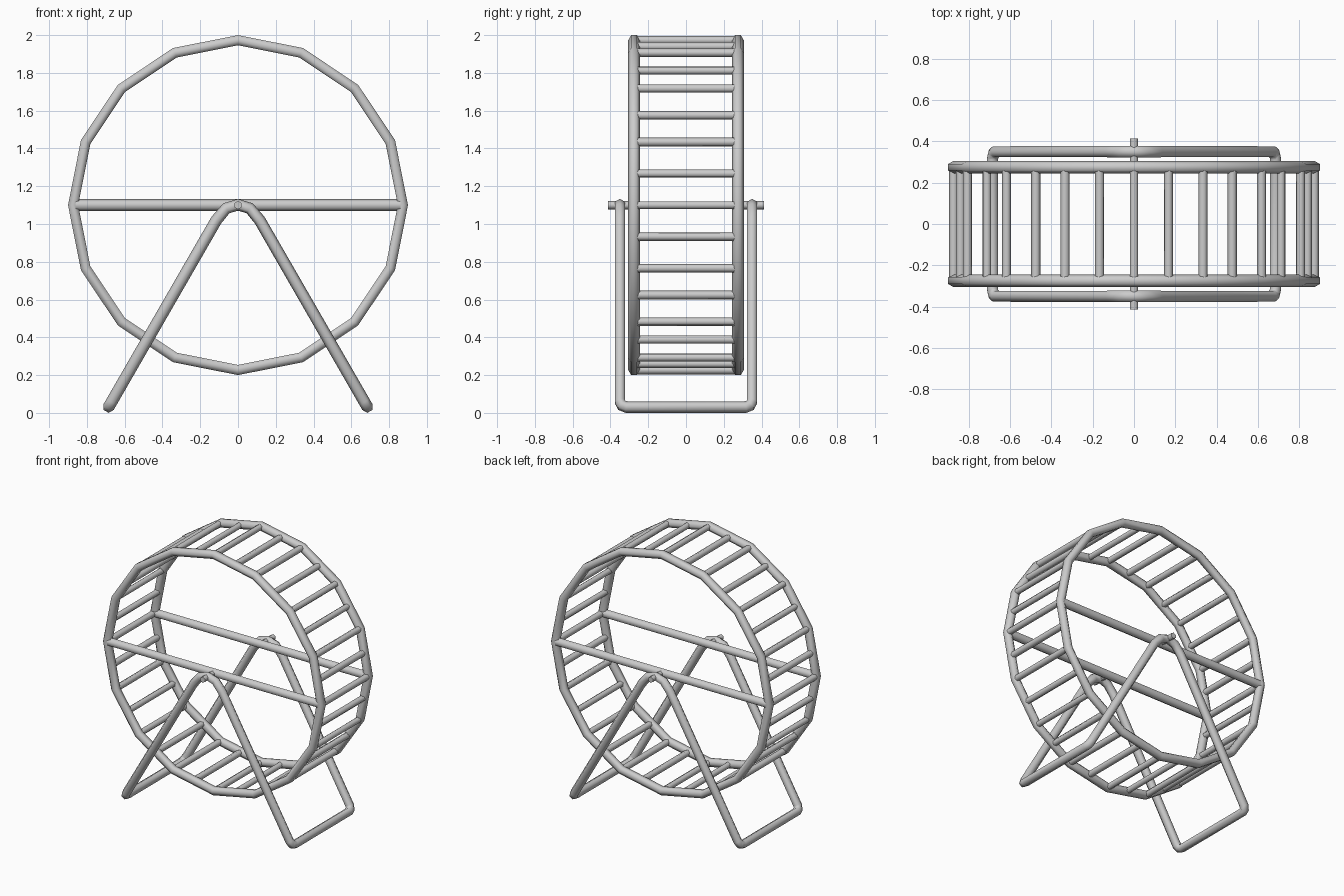
import bpy, bmesh
from math import sin, cos, pi, radians
from mathutils import Vector

if "Cube" in bpy.data.objects:
    bpy.data.objects.remove(bpy.data.objects["Cube"])

SIDES = 6  # every wire is a six-sided smooth tube


def tube(name, points, normals, r, closed=False):
    """Sweep a hexagon along points; one corner points along each normal."""
    bm = bmesh.new()
    pts = [Vector(p) for p in points]
    count = len(pts)
    rings = []
    for i, p in enumerate(pts):
        if closed:
            a, b = pts[i - 1], pts[(i + 1) % count]
            t = (p - a).normalized() + (b - p).normalized()
        else:
            t = pts[min(i + 1, count - 1)] - pts[max(i - 1, 0)]
        n = Vector(normals[i]).normalized()
        side = t.normalized().cross(n).normalized()
        rings.append([bm.verts.new(p + r * (cos(k * 2 * pi / SIDES) * n + sin(k * 2 * pi / SIDES) * side))
                      for k in range(SIDES)])
    for i in range(count if closed else count - 1):
        a, b = rings[i], rings[(i + 1) % count]
        for k in range(SIDES):
            j = (k + 1) % SIDES
            bm.faces.new((a[k], a[j], b[j], b[k]))
    if not closed:
        bm.faces.new(rings[0])
        bm.faces.new(rings[-1])
    bmesh.ops.recalc_face_normals(bm, faces=bm.faces[:])
    mesh = bpy.data.meshes.new(name)
    bm.to_mesh(mesh)
    bm.free()
    ob = bpy.data.objects.new(name, mesh)
    bpy.context.collection.objects.link(ob)
    bpy.ops.object.select_all(action='DESELECT')
    ob.select_set(True)
    bpy.context.view_layer.objects.active = ob
    bpy.ops.object.shade_smooth_by_angle(angle=radians(65))
    return ob


HUB, R, RIM_Y = 1.1, 0.873, 0.275
corners = [(R * cos(i * pi / 8), R * sin(i * pi / 8)) for i in range(16)]

# Rims, spokes across the wheel and axle stubs, front and back
for label, s in (("front", -1), ("back", 1)):
    y = s * RIM_Y
    tube(label + "_rim", [(x, y, HUB + z) for x, z in corners], [(0, 1, 0)] * 16, 0.031, True)
    tube(label + "_crossbar", [(-0.86, y, HUB), (0.86, y, HUB)], [(0, 0, 1)] * 2, 0.032)
    tube(label + "_axle", [(0, y, HUB), (0, s * 0.413, HUB)], [(0, 0, 1)] * 2, 0.022)

# Rungs at every rim corner and halfway along each rim side
for i in range(32):
    a = i * pi / 16
    rad = R if i % 2 == 0 else R * cos(pi / 16)
    x, z = rad * cos(a), HUB + rad * sin(a)
    tube("rung", [(x, -RIM_Y, z), (x, RIM_Y, z)], [(cos(a), 0, sin(a))] * 2, 0.023)

# Stand: one closed bent wire, a quarter path mirrored around the loop
Y, F = 0.35, 0.035
d = Vector((-0.5, 0, 0.866))       # direction up the leg
foot = Vector((0.685, 0, 0.031))
quarter = [((0, -Y, 1.102), 0), ((0.062, -Y, 1.083), 32), ((0.115, -Y, 1.02), 55)]
for k in range(3):                 # rounded foot corner
    a = k * pi / 4
    p = foot + d * F * (1 - sin(a))
    quarter.append(((p.x, -Y + F * (1 - cos(a)), p.z), 60))
right = quarter + [((p[0], -p[1], p[2]), t) for p, t in reversed(quarter)]
left = [((-p[0], p[1], p[2]), -t) for p, t in reversed(right[1:-1])]
# The back apex must lead from the right leg into the left one
loop = right + left
tube("stand", [p for p, t in loop],
     [(sin(radians(t)), 0, cos(radians(t))) for p, t in loop], 0.031, True)
